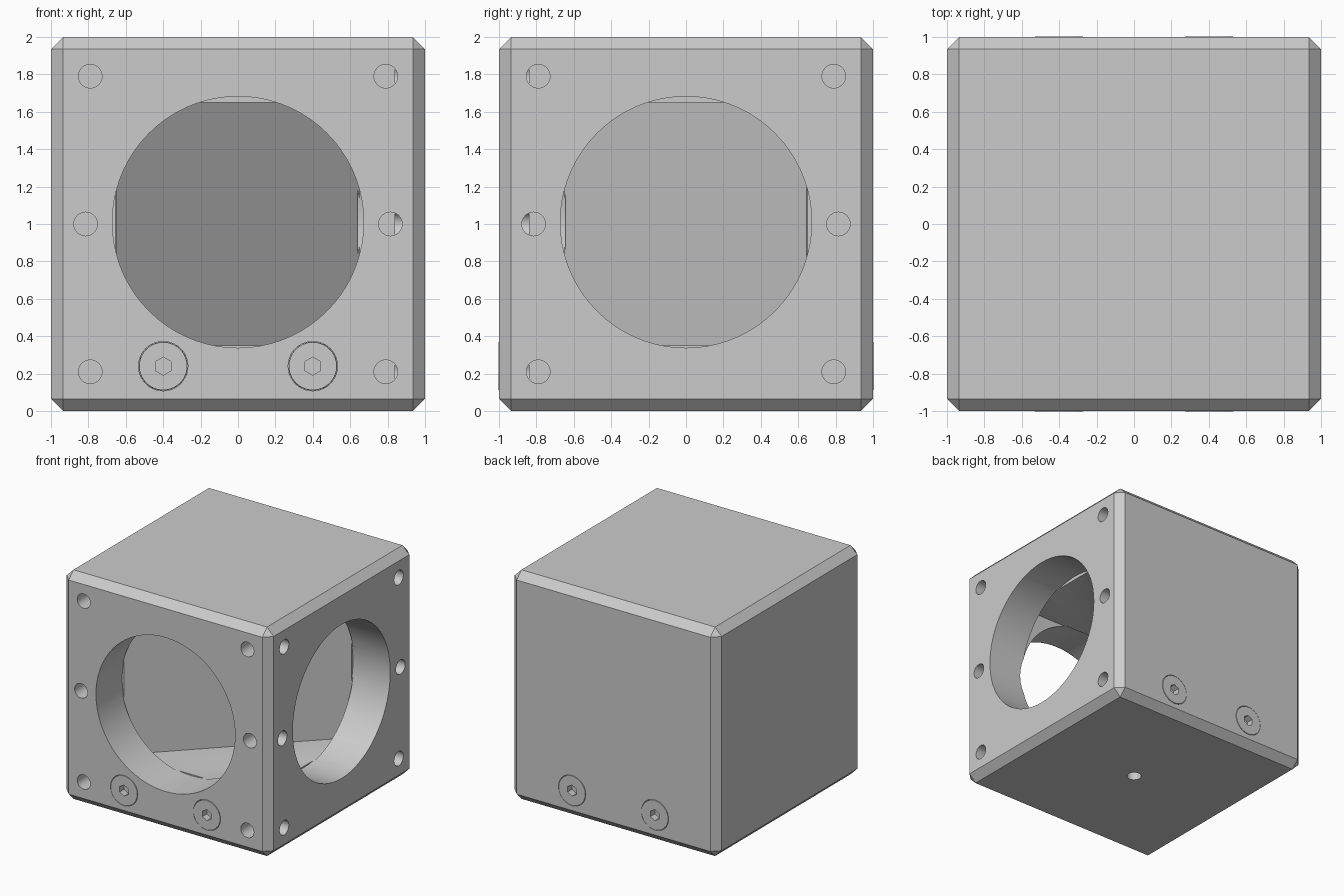
import bpy, bmesh
from math import pi
from mathutils import Matrix, Vector

if "Cube" in bpy.data.objects:
    bpy.data.objects.remove(bpy.data.objects["Cube"])


def new_object(name, bm):
    bmesh.ops.recalc_face_normals(bm, faces=bm.faces)
    me = bpy.data.meshes.new(name)
    bm.to_mesh(me)
    bm.free()
    ob = bpy.data.objects.new(name, me)
    bpy.context.collection.objects.link(ob)
    return ob


def rod(name, start, direction, length, r1, r2=None, sides=32):
    """Cylinder or cone running from start along direction."""
    d = Vector(direction)
    m = (Matrix.Translation(Vector(start) + d * length / 2)
         @ d.to_track_quat('Z', 'Y').to_matrix().to_4x4())
    bm = bmesh.new()
    bmesh.ops.create_cone(bm, cap_ends=True, segments=sides, radius1=r1,
                          radius2=r1 if r2 is None else r2, depth=length, matrix=m)
    return new_object(name, bm)


def prism(name, outline, z0, z1):
    bm = bmesh.new()
    face = bm.faces.new([bm.verts.new((x, y, z0)) for x, y in outline])
    ext = bmesh.ops.extrude_face_region(bm, geom=[face])
    verts = [v for v in ext['geom'] if isinstance(v, bmesh.types.BMVert)]
    bmesh.ops.translate(bm, verts=verts, vec=(0, 0, z1 - z0))
    return new_object(name, bm)


def apply_cut(ob, cutter):
    mod = ob.modifiers.new("cut", 'BOOLEAN')
    mod.operation, mod.solver, mod.object = 'DIFFERENCE', 'EXACT', cutter
    bpy.context.view_layer.objects.active = ob
    bpy.ops.object.modifier_apply(modifier=mod.name)
    bpy.data.objects.remove(cutter, do_unlink=True)


def smooth(ob):
    bpy.ops.object.select_all(action='DESELECT')
    ob.select_set(True)
    bpy.context.view_layer.objects.active = ob
    bpy.ops.object.shade_smooth_by_angle(angle=pi / 6)


# Cube housing with chamfered edges
bm = bmesh.new()
bmesh.ops.create_cube(bm, size=2, matrix=Matrix.Translation((0, 0, 1)))
bmesh.ops.bevel(bm, geom=bm.edges[:], offset=0.065, segments=1, affect='EDGES')
housing = new_object("cube_housing", bm)

# Inner chamber: half box closed by the diagonal mirror seat
apply_cut(housing, prism("chamber_cutter",
                         [(-0.66, -0.65), (0.65, -0.65), (0.65, 0.66)], 0.35, 1.65))

# Two open ports, front and right, each with six mounting holes
bolt_spots = [(s * a, z) for s in (-1, 1) for a, z in ((0.79, 1.79), (0.815, 1.0), (0.79, 0.21))]
for front in (True, False):
    inward = (0, 1, 0) if front else (-1, 0, 0)

    def on_face(u, z, out=1.1):
        return (u, -out, z) if front else (out, u, z)

    apply_cut(housing, rod("port_cutter", on_face(0, 1.01), inward, 0.46, 0.672, sides=72))
    for u, z in bolt_spots:
        apply_cut(housing, rod("bolt_hole_cutter", on_face(u, z), inward, 0.26, 0.063))

# Post hole under the base
apply_cut(housing, rod("post_hole_cutter", (0, 0, -0.1), (0, 0, 1), 0.32, 0.06))

# Seats for the base screws, front and back
for side in (-1, 1):
    for x in (-0.4, 0.4):
        apply_cut(housing, rod("screw_seat_cutter", (x, side * 1.1, 0.24),
                               (0, -side, 0), 0.2, 0.132, sides=40))
smooth(housing)

# Base screws with hex sockets
for side in (-1, 1):
    for x in (-0.4, 0.4):
        screw = rod("base_screw", (x, side * 0.9, 0.24), (0, side, 0), 0.102, 0.13, 0.128, 40)
        apply_cut(screw, rod("hex_cutter", (x, side * 1.1, 0.24),
                             (0, -side, 0), 0.16, 0.048, sides=6))
        smooth(screw)

# Diagonal mirror plate lying on its seat
mirror = prism("mirror_plate", [(-0.65, -0.645), (0.64, 0.645), (0.62, 0.665), (-0.67, -0.625)],
               0.352, 1.648)
